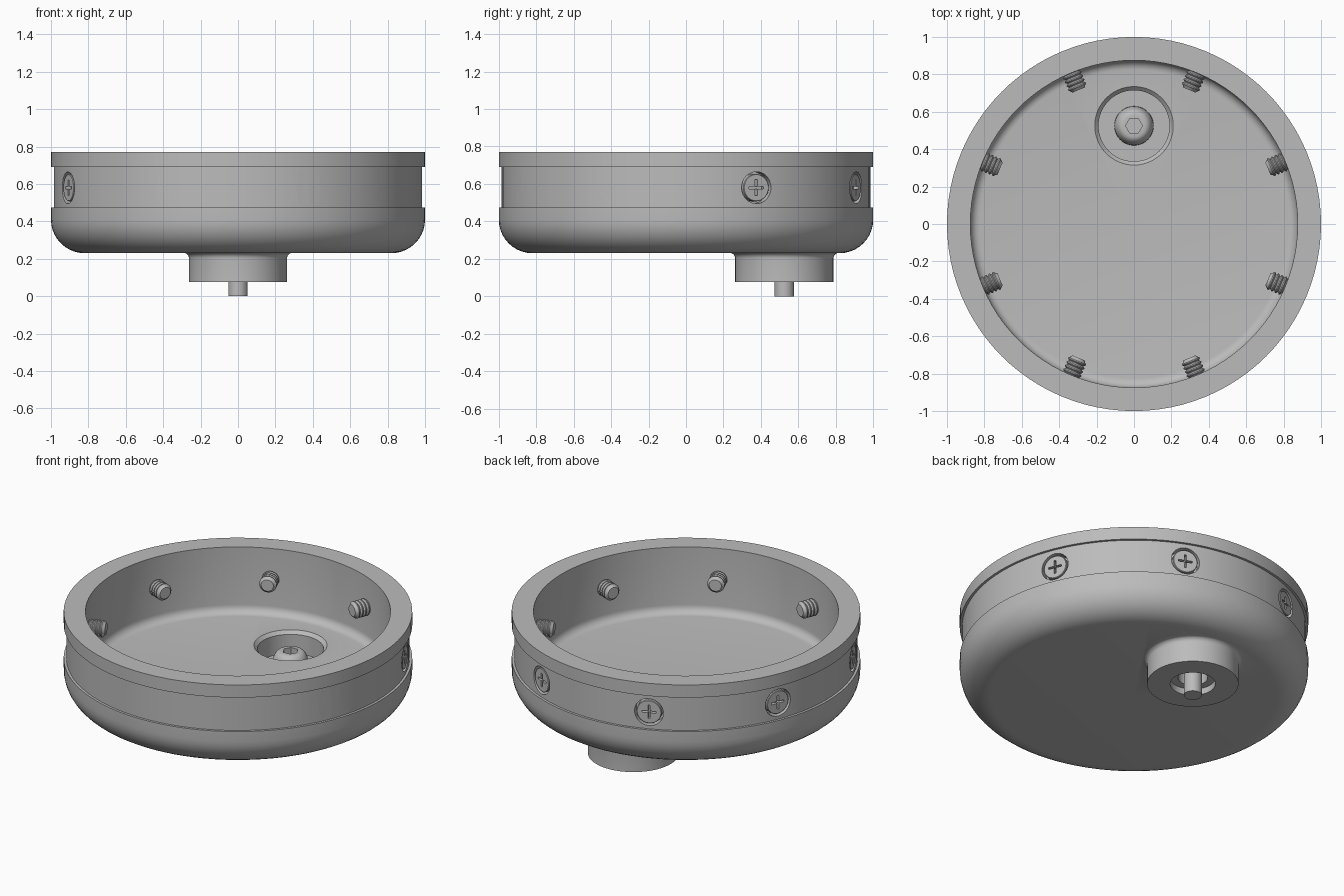
import bpy, bmesh, math
from mathutils import Matrix, Vector

if "Cube" in bpy.data.objects:
    bpy.data.objects.remove(bpy.data.objects["Cube"])

GREY = bpy.data.materials.new("neutral grey")
GREY.use_nodes = True
COLOUR = (0.5, 0.5, 0.5, 1)
GREY.diffuse_color = COLOUR
GREY.node_tree.nodes["Principled BSDF"].inputs["Base Color"].default_value = COLOUR


def arc(cx, cz, r, start, end, n=10):
    angles = [math.radians(start + (end - start) * i / n) for i in range(n + 1)]
    return [(cx + r * math.cos(a), cz + r * math.sin(a)) for a in angles]


def finish(bm, name, matrix=None):
    bmesh.ops.recalc_face_normals(bm, faces=bm.faces)
    mesh = bpy.data.meshes.new(name)
    bm.to_mesh(mesh)
    bm.free()
    mesh.materials.append(GREY)
    obj = bpy.data.objects.new(name, mesh)
    bpy.context.collection.objects.link(obj)
    if matrix:
        obj.matrix_world = matrix
    return obj


def lathe(name, profile, steps, matrix=None):
    """Turn a (radius, height) profile around the z axis."""
    bm = bmesh.new()
    verts = [bm.verts.new((r, 0, z)) for r, z in profile]
    edges = [bm.edges.new(pair) for pair in zip(verts, verts[1:])]
    bmesh.ops.spin(bm, geom=verts + edges, cent=(0, 0, 0), axis=(0, 0, 1),
                   angle=math.tau, steps=steps, use_duplicate=False)
    bmesh.ops.remove_doubles(bm, verts=bm.verts, dist=0.0002)
    return finish(bm, name, matrix)


def box(name, size, centre):
    bm = bmesh.new()
    bmesh.ops.create_cube(bm, size=1)
    bmesh.ops.scale(bm, vec=size, verts=bm.verts)
    bmesh.ops.translate(bm, vec=centre, verts=bm.verts)
    return finish(bm, name)


def activate(obj):
    bpy.ops.object.select_all(action='DESELECT')
    obj.select_set(True)
    bpy.context.view_layer.objects.active = obj


def combine(obj, tool, operation):
    tool.hide_render = True
    mod = obj.modifiers.new("bool", 'BOOLEAN')
    mod.object, mod.operation, mod.solver = tool, operation, 'EXACT'
    activate(obj)
    bpy.ops.object.modifier_apply(modifier=mod.name)
    bpy.data.objects.remove(tool)


def smooth(obj):
    activate(obj)
    bpy.ops.object.shade_smooth_by_angle(angle=math.radians(30))


SCREW_Z, FLOOR_Z = 0.58, 0.355
BOSS = Matrix.Translation((0, 0.525, 0))

# Bowl with rounded base, shallow outer band and filleted floor
bowl = lathe("bowl", [(0, 0.23)] + arc(0.82, 0.41, 0.18, -90, 0)
             + [(1, 0.475), (0.985, 0.475), (0.985, 0.69), (1, 0.69), (1, 0.77), (0.875, 0.77)]
             + arc(0.825, FLOOR_Z + 0.05, 0.05, 0, -90, 6) + [(0, FLOOR_Z)], 96)

# Off-centre boss under the floor, blended with a small fillet
boss = lathe("boss", [(0, 0.075), (0.262, 0.075)] + arc(0.292, 0.202, 0.03, 180, 90, 6)
             + [(0.292, 0.29), (0, 0.29)], 64, BOSS)
combine(bowl, boss, 'UNION')

# Pocket from above, through hole and counterbore from below
pocket = lathe("pocket_cutter", [(0, 0.03), (0.13, 0.03), (0.13, 0.115), (0.085, 0.115),
               (0.085, 0.215), (0.19, 0.215), (0.19, FLOOR_Z - 0.02), (0.21, FLOOR_Z),
               (0.21, 0.5), (0, 0.5)], 48, BOSS)
combine(bowl, pocket, 'DIFFERENCE')

# Eight radial screws: z of the screw points outwards
placements = []
for i in range(8):
    a = math.radians(22.5 + 45 * i)
    out = Vector((math.cos(a), math.sin(a), 0))
    placements.append(Matrix.Translation((0, 0, SCREW_Z)) @ out.to_track_quat('Z', 'Y').to_matrix().to_4x4())
for matrix in placements:
    bore = lathe("bore_cutter", [(0, 0.93), (0.085, 0.93), (0.085, 1.1), (0, 1.1)], 32, matrix)
    combine(bowl, bore, 'DIFFERENCE')
smooth(bowl)

# Threaded shank with a flat round head and crossed slot
profile = [(0, 0.775), (0.036, 0.775)]
for i in range(6):
    z = 0.785 + 0.022 * i
    profile += [(0.042, z), (0.051, z + 0.007), (0.051, z + 0.013), (0.042, z + 0.02)]
profile += [(0.042, 0.925), (0.073, 0.925), (0.073, 0.978), (0.07, 0.981), (0, 0.981)]
screw = lathe("side_screw_1", profile, 32)
for size in ((0.085, 0.012, 0.06), (0.012, 0.085, 0.06)):
    combine(screw, box("slot_cutter", size, (0, 0, 0.98)), 'DIFFERENCE')
smooth(screw)
screw.matrix_world = placements[0]
for i, matrix in enumerate(placements[1:], 2):
    copy = bpy.data.objects.new("side_screw_%d" % i, screw.data)
    bpy.context.collection.objects.link(copy)
    copy.matrix_world = matrix

# Button-head bolt through the boss with a hexagonal socket
bolt = lathe("centre_bolt", [(0, 0), (0.052, 0), (0.052, 0.215), (0.105, 0.215), (0.105, 0.23)]
             + [(0.06 + 0.045 * math.cos(t), 0.23 + 0.09 * math.sin(t))
                for t in [math.pi / 12 * k for k in range(1, 7)]] + [(0, 0.32)], 40, BOSS)
socket = lathe("socket_cutter", [(0, 0.26), (0.045, 0.26), (0.045, 0.4), (0, 0.4)], 6, BOSS)
combine(bolt, socket, 'DIFFERENCE')
smooth(bolt)
